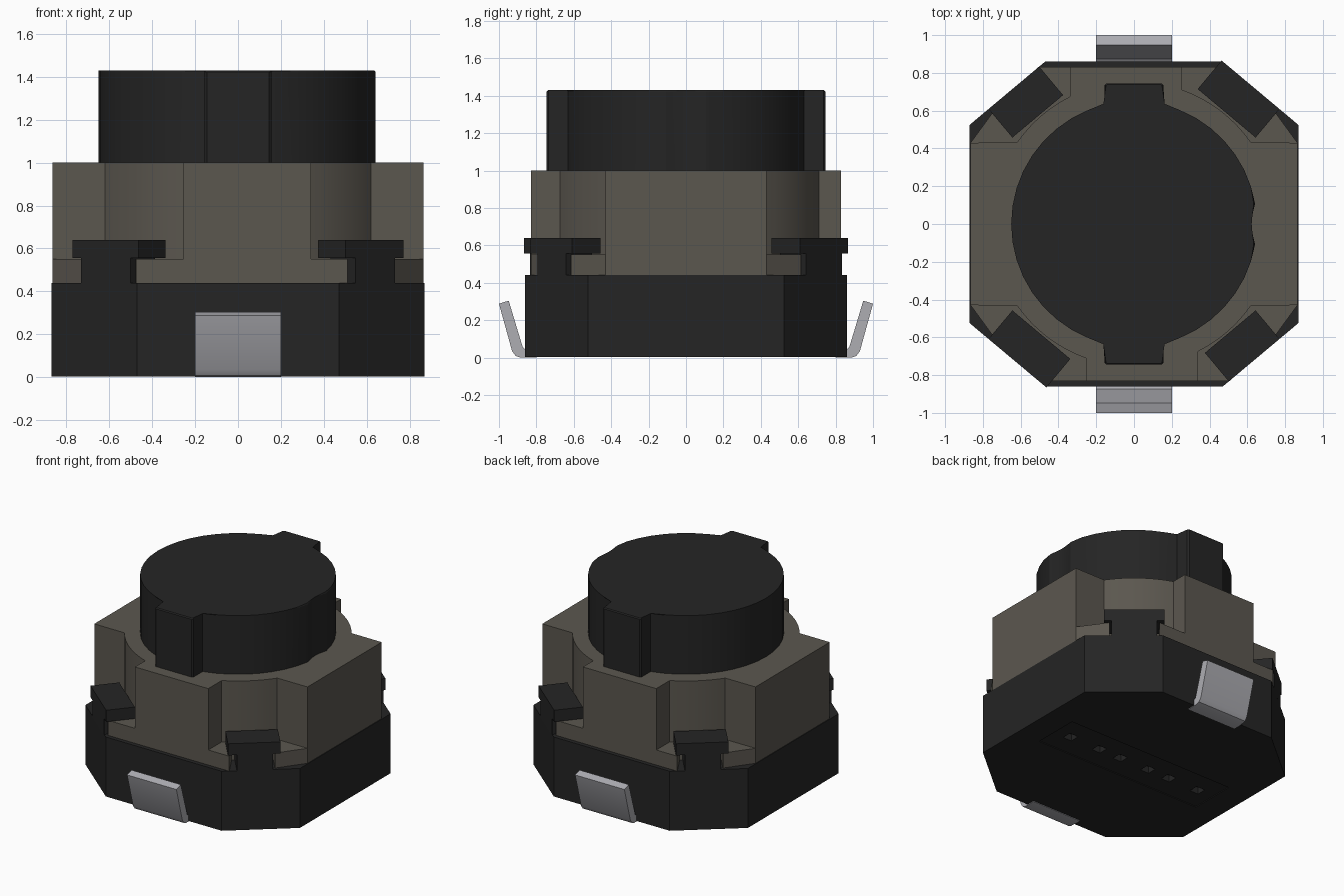
import bpy, bmesh, math

if "Cube" in bpy.data.objects:
    bpy.data.objects.remove(bpy.data.objects["Cube"])


def material(name, rgb):
    m = bpy.data.materials.new(name)
    m.diffuse_color = (*rgb, 1)
    m.use_nodes = True
    m.node_tree.nodes["Principled BSDF"].inputs["Base Color"].default_value = m.diffuse_color
    return m


BLACK = material("black plastic", (0.018, 0.018, 0.018))
GREY = material("warm grey plastic", (0.105, 0.095, 0.078))
METAL = material("tin metal", (0.42, 0.42, 0.45))


def prism(name, pts, z0, z1, mat, bevel=0, axis="z"):
    """Extrude an outline along z, or a (y, z) profile along x."""
    bm = bmesh.new()
    if axis == "z":
        place = lambda p, h: (p[0], p[1], h)
    else:
        place = lambda p, h: (h, p[0], p[1])
    lo = [bm.verts.new(place(p, z0)) for p in pts]
    hi = [bm.verts.new(place(p, z1)) for p in pts]
    bm.faces.new(lo[::-1])
    top = bm.faces.new(hi)
    for i in range(len(pts)):
        j = (i + 1) % len(pts)
        bm.faces.new((lo[i], lo[j], hi[j], hi[i]))
    if bevel:
        bmesh.ops.bevel(bm, geom=list(top.edges), offset=bevel, segments=1, affect='EDGES')
    bmesh.ops.recalc_face_normals(bm, faces=bm.faces)
    me = bpy.data.meshes.new(name)
    bm.to_mesh(me)
    bm.free()
    me.materials.append(mat)
    ob = bpy.data.objects.new(name, me)
    bpy.context.collection.objects.link(ob)
    return ob


def smooth(ob):
    bpy.ops.object.select_all(action='DESELECT')
    ob.select_set(True)
    bpy.context.view_layer.objects.active = ob
    bpy.ops.object.shade_smooth_by_angle(angle=math.radians(25))


def arc(r, a0, a1, n):
    return [(r * math.cos(math.radians(a0 + (a1 - a0) * i / n)),
             r * math.sin(math.radians(a0 + (a1 - a0) * i / n))) for i in range(n + 1)]


def turn(pts):
    """Outline half plus the same half turned by 180 degrees."""
    return pts + [(-x, -y) for x, y in pts]


def rect(x0, x1, y0, y1):
    return [(x0, y0), (x1, y0), (x1, y1), (x0, y1)]


def corner(t, n, sx=1, sy=1):
    """Point at t along the corner chamfer and n out from the centre."""
    return (sx * (0.767 * t + 0.642 * n), sy * (-0.642 * t + 0.767 * n))


# Octagonal base with a shallow panel and six sockets underneath
base = prism("base", turn([(0.87, -0.525), (0.87, 0.525), (0.47, 0.86), (-0.47, 0.86)]),
             0.004, 0.44, BLACK)


def cut(ob, pts, z0, z1):
    c = prism("cutter", pts, z0, z1, BLACK)
    c.hide_render = True
    mod = ob.modifiers.new("cut", 'BOOLEAN')
    mod.object, mod.operation, mod.solver = c, 'DIFFERENCE', 'EXACT'
    bpy.context.view_layer.objects.active = ob
    bpy.ops.object.modifier_apply(modifier=mod.name)
    bpy.data.objects.remove(c)


cut(base, rect(-0.68, 0.68, -0.17, 0.17), -0.1, 0.01)
for x in (-0.55, -0.3, -0.12, 0.12, 0.3, 0.55):
    cut(base, rect(x - 0.035, x + 0.035, -0.035, 0.035), -0.1, 0.06)

# Corner clips: stem and hook, shorter on one diagonal
for sx, sy in ((1, 1), (-1, -1), (-1, 1), (1, -1)):
    long = sx == sy
    for part, t0, t1, n0, z0, z1 in (
            ("clip_stem", -0.15 if long else -0.09, 0.15, 0.78, 0.43, 0.56),
            ("clip_hook", -0.2 if long else -0.15, 0.2, 0.764, 0.555, 0.64)):
        prism(part, [corner(t0, n0, sx, sy), corner(t1, n0, sx, sy),
                     corner(t1, 0.961, sx, sy), corner(t0, 0.961, sx, sy)], z0, z1, BLACK)

# Lower flange of the cover, notched around the stems
prism("cover_flange", turn([
    (0.865, 0.43), corner(0.165, 0.94), corner(0.165, 0.79), corner(-0.165, 0.79), (0.475, 0.83),
    (-0.51, 0.83), corner(-0.11, 0.79, -1), corner(0.165, 0.79, -1), corner(0.165, 0.94, -1),
    (-0.865, 0.43)]), 0.44, 0.55, GREY)

# Cover with curved corner recesses
R = 0.755
ang = lambda x: math.degrees(math.acos(x / R))
smooth(prism("cover", turn(
    [(0.865, 0.43)] + arc(R, ang(0.62), ang(0.255), 8) + [(0.255, 0.83), (-0.34, 0.83)]
    + arc(R, ang(-0.34), ang(-0.62), 8) + [(-0.865, 0.43)]), 0.545, 1.0, GREY))

# Round button with two keys and a small dent on the right
a = math.degrees(math.asin(0.155 / 0.65))
key = [(0.155, 0.735), (0.145, 0.745), (-0.145, 0.745), (-0.155, 0.735)]
smooth(prism("button",
             [(0.627, -0.05), (0.623, 0), (0.627, 0.05)] + arc(0.65, 9.5, 90 - a, 8) + key
             + arc(0.65, 90 + a, 270 - a, 18) + [(-x, -y) for x, y in key]
             + arc(0.65, 270 + a, 350.5, 8), 0.95, 1.43, BLACK, bevel=0.007))

# Bent metal terminals front and back
profile = [(0.8, 0), (0.885, 0), (0.91, 0.008), (0.93, 0.035), (1.0, 0.288), (0.948, 0.304),
           (0.873, 0.055), (0.86, 0.045), (0.8, 0.045)]
for name, s in (("front_terminal", -1), ("back_terminal", 1)):
    smooth(prism(name, [(s * y, z) for y, z in profile], -0.2, 0.2, METAL, axis="x"))
